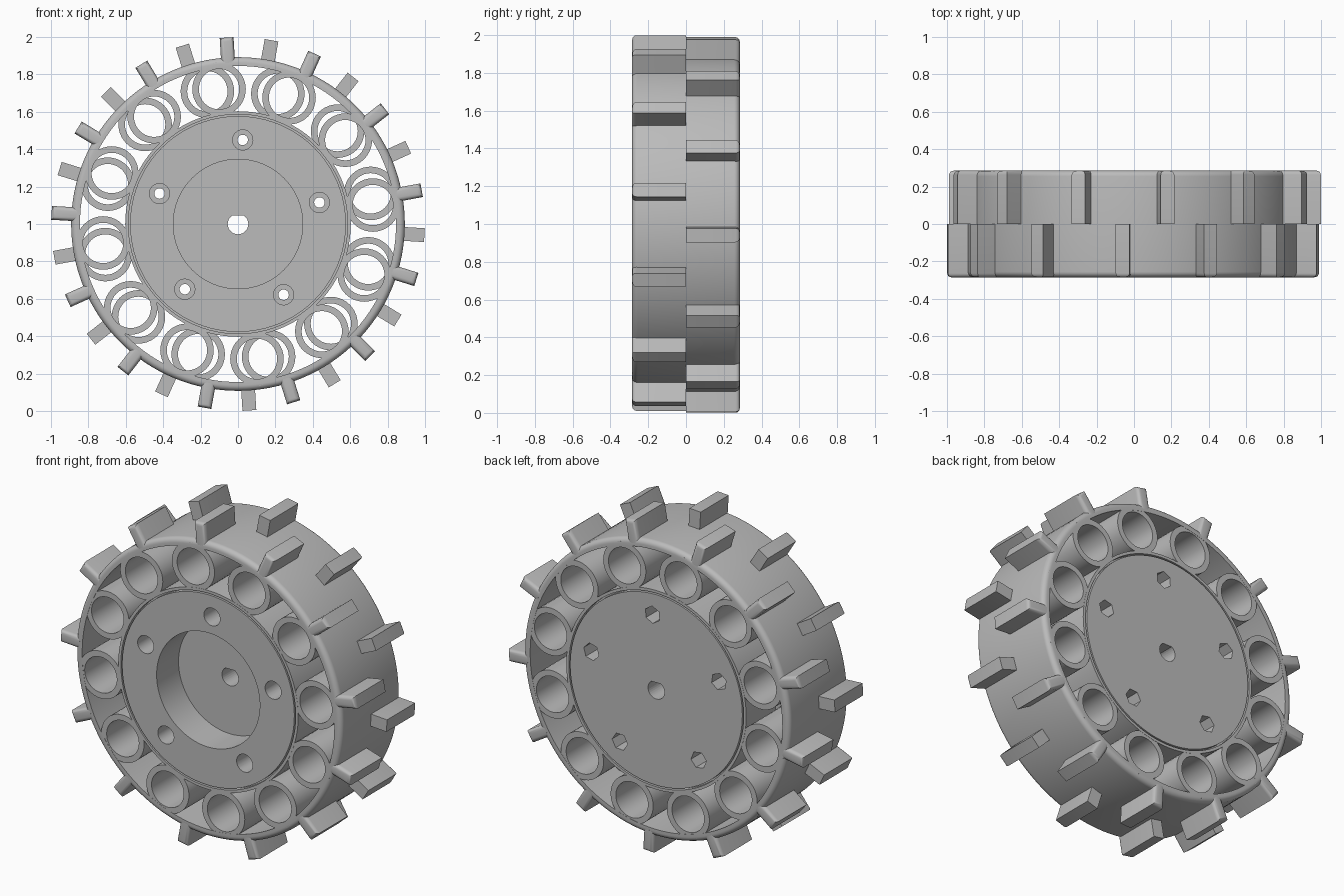
import bpy, bmesh
from math import cos, sin, pi, radians
from mathutils import Matrix, Vector

if "Cube" in bpy.data.objects:
    bpy.data.objects.remove(bpy.data.objects["Cube"])

HALF = 0.285           # half the wheel width
CENTRE = Vector((0, 0, 1))

grey = bpy.data.materials.new("plain_grey")
grey.use_nodes = True
grey.diffuse_color = (0.5, 0.5, 0.5, 1)
bsdf = next(n for n in grey.node_tree.nodes if n.type == 'BSDF_PRINCIPLED')
bsdf.inputs["Base Color"].default_value = (0.5, 0.5, 0.5, 1)
bsdf.inputs["Roughness"].default_value = 0.6


def polar(r, angle, y=0):
    a = radians(angle)
    return Vector((r * cos(a), y, r * sin(a)))


def lathe(bm, profile, steps, centre=Vector(), closed=True):
    """Revolve (radius, y) points about the y axis through centre."""
    verts = [bm.verts.new(centre + Vector((r, y, 0))) for r, y in profile]
    pairs = list(zip(verts, verts[1:]))
    if closed:
        pairs.append((verts[-1], verts[0]))
    edges = [bm.edges.new(p) for p in pairs]
    bmesh.ops.spin(bm, geom=verts + edges, cent=centre, axis=(0, 1, 0),
                   angle=2 * pi, steps=steps, use_merge=False)


def prism(bm, outline, y0, y1):
    """Extrude an (x, z) outline along y."""
    face = bm.faces.new([bm.verts.new((p.x, y0, p.z)) for p in outline])
    new = bmesh.ops.extrude_face_region(bm, geom=[face])["geom"]
    moved = [v for v in new if isinstance(v, bmesh.types.BMVert)]
    bmesh.ops.translate(bm, verts=moved, vec=(0, y1 - y0, 0))


def finish(bm, name):
    bmesh.ops.remove_doubles(bm, verts=bm.verts, dist=0.0001)
    bmesh.ops.recalc_face_normals(bm, faces=bm.faces)
    mesh = bpy.data.meshes.new(name)
    bm.to_mesh(mesh)
    bm.free()
    mesh.materials.append(grey)
    obj = bpy.data.objects.new(name, mesh)
    obj.location = CENTRE
    bpy.context.collection.objects.link(obj)
    return obj


def activate(obj):
    bpy.ops.object.select_all(action='DESELECT')
    obj.select_set(True)
    bpy.context.view_layer.objects.active = obj


def smooth(obj):
    activate(obj)
    bpy.ops.object.shade_smooth_by_angle(angle=radians(30))


# Tyre band with rounded outer edges
fillet = 0.03
arc = [(0.892 - fillet + fillet * sin(t * pi / 12),
        HALF - fillet + fillet * cos(t * pi / 12)) for t in range(7)]
band = [(0.845, HALF)] + arc
band += [(r, -y) for r, y in reversed(band)]
bm = bmesh.new()
lathe(bm, band, 128)
smooth(finish(bm, "tyre_band"))

# Thin sleeve around the hub
bm = bmesh.new()
lathe(bm, [(0.586, -HALF), (0.603, -HALF), (0.603, HALF), (0.586, HALF)], 96)
smooth(finish(bm, "hub_sleeve"))

# Cushion tubes: two staggered rings of twelve
for name, start, y0, y1 in (("front_tubes", 8, -HALF + 0.001, 0),
                            ("back_tubes", 13, 0, HALF - 0.001)):
    bm = bmesh.new()
    for i in range(12):
        lathe(bm, [(0.108, y0), (0.143, y0), (0.143, y1), (0.108, y1)], 40,
              polar(0.728, start + 30 * i))
    smooth(finish(bm, name))

# Tread lugs: two staggered rings of thirteen, rounded at their outer ends
for name, start, side in (("front_lugs", 93.5, -1), ("back_lugs", 79.65, 1)):
    bm = bmesh.new()
    for i in range(13):
        lug = bmesh.new()
        bmesh.ops.create_cube(lug, size=1)
        bmesh.ops.scale(lug, vec=(0.135, HALF, 0.074), verts=lug.verts)
        bmesh.ops.translate(lug, vec=(0.931, side * HALF / 2, 0), verts=lug.verts)
        tip = [e for e in lug.edges
               if all(v.co.y * side > HALF - 0.01 for v in e.verts)
               and any(v.co.x > 0.95 for v in e.verts)]
        bmesh.ops.bevel(lug, geom=tip, offset=0.022, segments=4,
                        profile=0.5, affect='EDGES')
        turn = Matrix.Rotation(-radians(start + i * 360 / 13), 4, 'Y')
        bmesh.ops.transform(lug, matrix=turn, verts=lug.verts)
        part = bpy.data.meshes.new("lug_part")
        lug.to_mesh(part)
        lug.free()
        bm.from_mesh(part)
        bpy.data.meshes.remove(part)
    smooth(finish(bm, name))

# Hub with front recess and a shallow groove at its edge on both faces
bm = bmesh.new()
lathe(bm, [(0, -0.075), (0.346, -0.075), (0.346, -HALF), (0.577, -HALF),
           (0.577, -HALF + 0.03), (0.59, -HALF + 0.03),
           (0.59, HALF - 0.03), (0.577, HALF - 0.03), (0.577, HALF), (0, HALF)],
      96, closed=False)
hub = finish(bm, "hub")


def cut(outlines, y0, y1):
    """Cut prisms with the given outlines out of the hub."""
    bm = bmesh.new()
    for outline in outlines:
        prism(bm, outline, y0, y1)
    cutter = finish(bm, "hub_cutter")
    cutter.hide_render = True
    mod = hub.modifiers.new("holes", 'BOOLEAN')
    mod.operation = 'DIFFERENCE'
    mod.solver = 'EXACT'
    mod.object = cutter
    activate(hub)
    bpy.ops.object.modifier_apply(modifier=mod.name)
    bpy.data.objects.remove(cutter)


def bolt_ring(radius, sides):
    return [[polar(0.45, 86.8 + 72 * k) + polar(radius, 86.8 + 72 * k + 360 * s / sides)
             for s in range(sides)] for k in range(5)]


# Flatted axle bore, bolt holes, front counterbores, back nut pockets
bore = [polar(0.055, 360 * s / 32) for s in range(32)]
for p in bore:
    p.z = min(p.z, 0.045)
cut([bore], -0.4, 0.4)
cut(bolt_ring(0.028, 20), -0.4, 0.4)
cut(bolt_ring(0.054, 28), -0.4, -HALF + 0.15)
cut(bolt_ring(0.052, 6), HALF - 0.15, 0.4)
smooth(hub)
